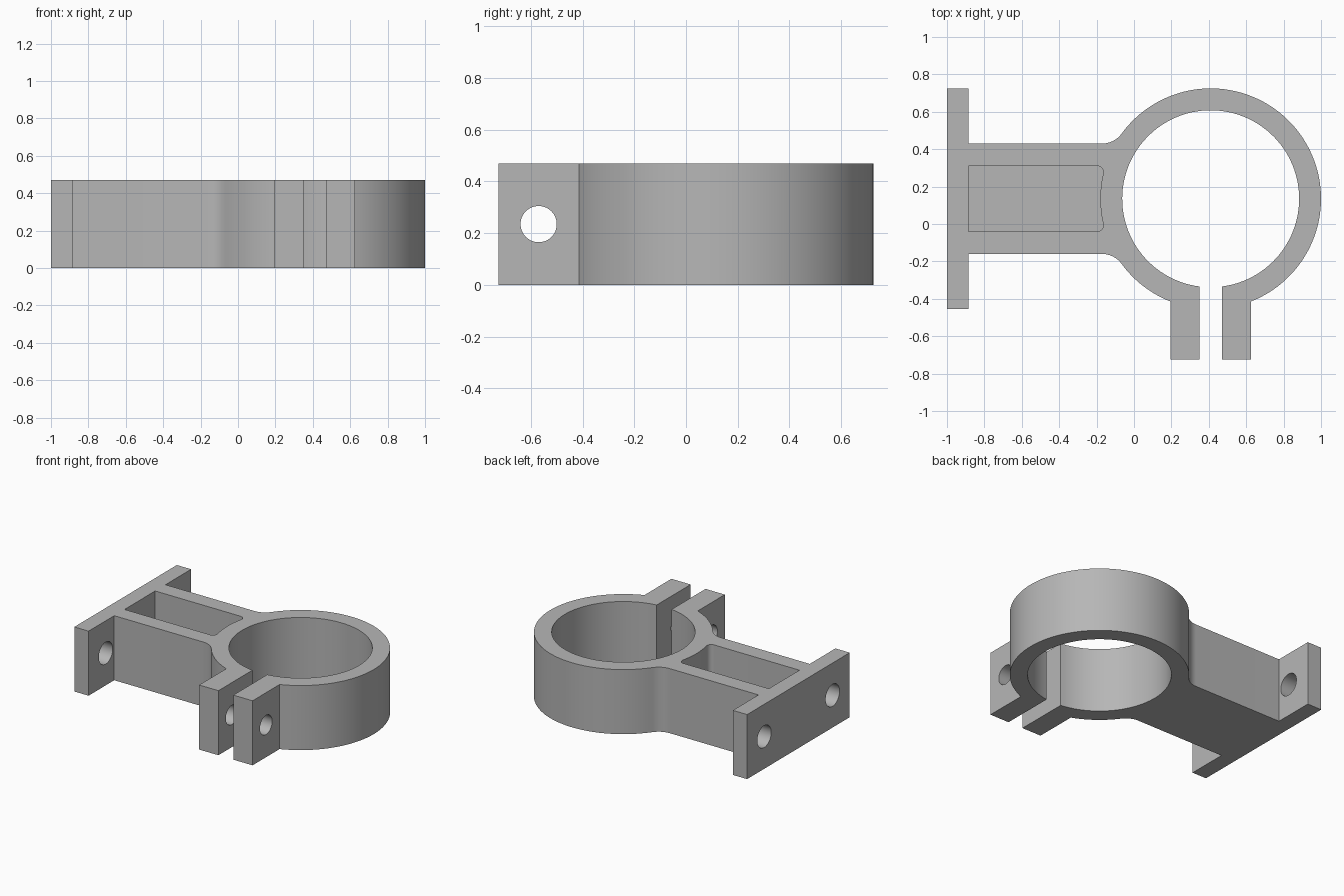
import bpy, bmesh
from math import atan2, sqrt, asin, cos, sin, pi
from mathutils import Matrix

if "Cube" in bpy.data.objects:
    bpy.data.objects.remove(bpy.data.objects["Cube"], do_unlink=True)

H = 0.47                      # overall height
CX, CY = 0.41, 0.135          # ring centre
R_OUT, R_IN = 0.59, 0.473     # ring radii
ARM, FILLET = 0.295, 0.13     # arm half width, blend radius
SLOT, TAB = 0.06, 0.215       # inner and outer tab offsets from ring centre
WALL = 0.115
BACK, PLATE_HALF, FRONT = -1.0, 0.59, -0.725

grey = bpy.data.materials.new("Plain grey")
grey.use_nodes = True
grey.diffuse_color = (0.47, 0.47, 0.47, 1)
grey.node_tree.nodes["Principled BSDF"].inputs["Base Color"].default_value = (0.47, 0.47, 0.47, 1)


def arc(x, y, r, a, b, n):
    return [(x + r * cos(a + (b - a) * i / n), y + r * sin(a + (b - a) * i / n))
            for i in range(n + 1)]


def mirrored(points):
    return [(x, 2 * CY - y) for x, y in reversed(points)]


def make_object(name, bm):
    bmesh.ops.recalc_face_normals(bm, faces=bm.faces)
    mesh = bpy.data.meshes.new(name)
    bm.to_mesh(mesh)
    bm.free()
    mesh.materials.append(grey)
    obj = bpy.data.objects.new(name, mesh)
    bpy.context.collection.objects.link(obj)
    return obj


def prism(name, outline, z0, z1):
    bm = bmesh.new()
    base = bm.faces.new([bm.verts.new((x, y, z0)) for x, y in outline])
    top = bmesh.ops.extrude_face_region(bm, geom=[base])["geom"]
    bmesh.ops.translate(bm, vec=(0, 0, z1 - z0),
                        verts=[v for v in top if isinstance(v, bmesh.types.BMVert)])
    return make_object(name, bm)


def drill(name, x, y, r, length):
    bm = bmesh.new()
    bmesh.ops.create_cone(bm, cap_ends=True, segments=48, radius1=r, radius2=r, depth=length,
                          matrix=Matrix.Translation((x, y, H / 2)) @ Matrix.Rotation(pi / 2, 4, 'Y'))
    return make_object(name, bm)


def blend(half, f):
    """Centre x and ring angle of a fillet between the ring and a line beside the arm axis."""
    dx = sqrt((R_OUT + f) ** 2 - (half + f) ** 2)
    return CX - dx, atan2(half + f, -dx)


# Clamp outline: ring, arm blends, mounting plate and two tabs in one closed profile
fx, join = blend(ARM, FILLET)
arm_side = arc(fx, CY + ARM + FILLET, FILLET, join - pi, -pi / 2, 12)
arm_side += [(BACK + WALL, CY + ARM), (BACK + WALL, CY + PLATE_HALF), (BACK, CY + PLATE_HALF)]
tab_a, slot_a = asin(TAB / R_OUT), asin(SLOT / R_IN)
down = -pi / 2
outline = [(CX + SLOT, FRONT), (CX + TAB, FRONT)]
outline += arc(CX, CY, R_OUT, down + tab_a, join, 80)[:-1]
outline += arm_side + mirrored(arm_side)
outline += arc(CX, CY, R_OUT, -join, down - tab_a, 14)[1:]
outline += [(CX - TAB, FRONT), (CX - SLOT, FRONT)]
outline += arc(CX, CY, R_IN, down - slot_a, down + slot_a - 2 * pi, 112)
clamp = prism("clamp_bracket", outline, 0, H)

# Pocket in the arm: closed floor, curved end following the ring, rounded corners
half, f = 0.176, 0.035
px, end = blend(half - 2 * f, f)
corner = arc(px, CY + half - f, f, pi / 2, end - pi, 8)
side = [(BACK + WALL, CY + half)] + corner
end_arc = arc(CX, CY, R_OUT, end, 2 * pi - end, 12)[1:-1]
cutters = [prism("pocket_cutter", side + end_arc + mirrored(side), WALL, H + 0.1)]

# Bolt holes through the tabs and the mounting plate
cutters.append(drill("tab_hole_cutter", CX, -0.57, 0.07, 0.6))
for s in (-1, 1):
    cutters.append(drill("plate_hole_cutter", BACK + WALL / 2, CY + s * 0.393, 0.08, 0.3))

for c in cutters:
    c.hide_render = True
    mod = clamp.modifiers.new(c.name, 'BOOLEAN')
    mod.operation, mod.solver, mod.object = 'DIFFERENCE', 'EXACT', c

# Bake the cuts and remove the cutters
graph = bpy.context.evaluated_depsgraph_get()
baked = bpy.data.meshes.new_from_object(clamp.evaluated_get(graph))
clamp.modifiers.clear()
clamp.data = baked
for c in cutters:
    bpy.data.objects.remove(c, do_unlink=True)

bpy.ops.object.select_all(action='DESELECT')
clamp.select_set(True)
bpy.context.view_layer.objects.active = clamp
bpy.ops.object.shade_smooth_by_angle(angle=pi / 6)
